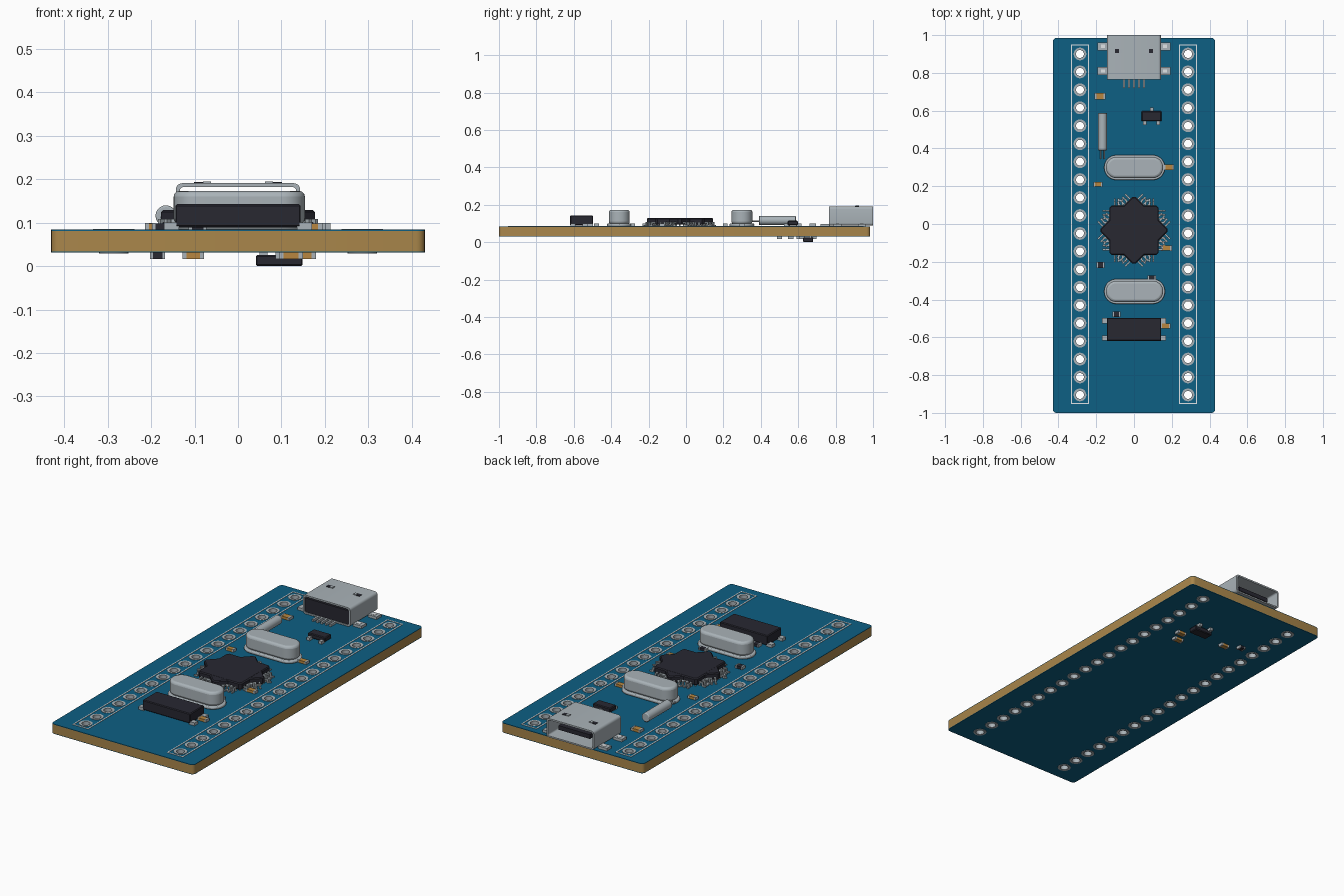
import bpy, bmesh, math
from mathutils import Matrix, Vector

if "Cube" in bpy.data.objects:
    bpy.data.objects.remove(bpy.data.objects["Cube"])


def material(name, r, g, b):
    m = bpy.data.materials.new(name)
    m.diffuse_color = (r, g, b, 1)
    m.use_nodes = True
    m.node_tree.nodes["Principled BSDF"].inputs["Base Color"].default_value = m.diffuse_color
    return m


BLUE = material("blue solder mask", 0.004, 0.115, 0.23)
TAN = material("tan laminate", 0.40, 0.24, 0.07)
AMBER = material("amber capacitor", 0.48, 0.24, 0.05)
GREY = material("tin grey", 0.40, 0.45, 0.48)
BLACK = material("black plastic", 0.021, 0.021, 0.031)
WHITE = material("white print", 0.75, 0.78, 0.80)

TOP, BOTTOM = 0.084, 0.031


def finish(name, bm, mat):
    bmesh.ops.recalc_face_normals(bm, faces=bm.faces)
    me = bpy.data.meshes.new(name)
    bm.to_mesh(me)
    bm.free()
    me.materials.clear()
    me.materials.append(mat)
    ob = bpy.data.objects.new(name, me)
    bpy.context.collection.objects.link(ob)
    return ob


# Outline helpers
def circle(x, y, r, n=20):
    return [(x + r * math.cos(2 * math.pi * i / n), y + r * math.sin(2 * math.pi * i / n)) for i in range(n)]


def round_rect(x0, x1, y0, y1, r, n=5):
    pts = []
    for q, (cx, cy) in enumerate([(x1 - r, y1 - r), (x0 + r, y1 - r), (x0 + r, y0 + r), (x1 - r, y0 + r)]):
        for i in range(n + 1):
            a = math.pi / 2 * (q + i / n)
            pts.append((cx + r * math.cos(a), cy + r * math.sin(a)))
    return pts


def plate(name, outlines, z0, z1, mat, bevel=0, rot=None, segments=3):
    """Extrude filled outlines (inner ones become holes) from z0 to z1."""
    cu = bpy.data.curves.new(name, 'CURVE')
    cu.dimensions, cu.fill_mode, cu.extrude = '2D', 'BOTH', (z1 - z0) / 2
    for pts in outlines:
        s = cu.splines.new('POLY')
        s.points.add(len(pts) - 1)
        for p, (x, y) in zip(s.points, pts):
            p.co = (x, y, 0, 1)
        s.use_cyclic_u = True
    tmp = bpy.data.objects.new("temp", cu)
    bpy.context.collection.objects.link(tmp)
    bpy.context.view_layer.update()
    me = bpy.data.meshes.new_from_object(tmp.evaluated_get(bpy.context.evaluated_depsgraph_get()))
    bm = bmesh.new()
    bm.from_mesh(me)
    bpy.data.objects.remove(tmp)
    bpy.data.meshes.remove(me)
    bpy.data.curves.remove(cu)
    bmesh.ops.remove_doubles(bm, verts=bm.verts, dist=1e-5)
    if bevel:
        bmesh.ops.dissolve_limit(bm, angle_limit=0.01, verts=bm.verts, edges=bm.edges)
    bmesh.ops.translate(bm, verts=bm.verts, vec=(0, 0, (z0 + z1) / 2))
    if rot:
        bm.transform(rot)
    ob = finish(name, bm, mat)
    if bevel:
        mod = ob.modifiers.new("bevel", 'BEVEL')
        mod.width, mod.segments, mod.angle_limit = bevel, segments, math.radians(50)
    return ob


def boxes(name, items, mat):
    """Join boxes given as (x, y, size x, size y, z0, z1[, turn about z])."""
    bm = bmesh.new()
    for x, y, sx, sy, z0, z1, *turn in items:
        m = Matrix.Translation((x, y, (z0 + z1) / 2)) @ Matrix.Rotation(turn[0] if turn else 0, 4, 'Z')
        bmesh.ops.create_cube(bm, size=1, matrix=m @ Matrix.Diagonal((sx, sy, z1 - z0, 1)))
    return finish(name, bm, mat)


def rod(name, x, y0, y1, z, r, mat, bevel=0):
    return plate(name, [circle(x, z, r, 20)], -y1, -y0, mat, bevel, Matrix.Rotation(math.pi / 2, 4, 'X'))


# Circuit board with drilled holes
HOLES = [(sx * 0.286, 0.9 - i * 0.095) for sx in (-1, 1) for i in range(20)]
board = [round_rect(-0.43, 0.43, -1, 0.985, 0.02)]
drilled = board + [circle(x, y, 0.024) for x, y in HOLES]
plate("board_core", drilled, BOTTOM + 0.003, TOP - 0.003, TAN)
plate("mask_top", drilled, TOP - 0.003, TOP, BLUE)
plate("mask_bottom", drilled, BOTTOM, BOTTOM + 0.003, BLUE)

# Plated rings lining the holes
rings = [circle(x, y, r) for x, y in HOLES for r in (0.034, 0.021)]
plate("ring_top", rings, TOP - 0.001, TOP + 0.002, GREY)
plate("ring_bottom", rings, BOTTOM - 0.002, BOTTOM + 0.001, GREY)
plate("hole_lining", [circle(x, y, r) for x, y in HOLES for r in (0.0235, 0.021)], BOTTOM, TOP, GREY)

# Printed frames around the hole rows
for side, s in (("left", -1), ("right", 1)):
    c = s * 0.286
    plate("print_frame_" + side, [round_rect(c - w, c + w, -0.95 - e, 0.947 + e, 0.001, 1)
                                  for w, e in ((0.048, 0.003), (0.042, -0.003))], TOP, TOP + 0.002, WHITE)

# Connector: open shell, inner block, tongue, tabs and pins
turn = Matrix.Rotation(math.pi / 2, 4, 'X')
plate("connector_shell", [round_rect(-0.143, 0.143, 0.088, 0.191, 0.015),
                          round_rect(-0.134, 0.134, 0.096, 0.182, 0.009)], -1.0, -0.765, GREY, rot=turn)
boxes("connector_block", [(0, 0.80, 0.266, 0.06, 0.094, 0.172), (0, 0.89, 0.19, 0.15, 0.125, 0.148)], BLACK)
boxes("connector_slots", [(s * 0.09, 0.915, 0.022, 0.022, 0.19, 0.1935) for s in (-1, 1)], BLACK)
boxes("connector_springs", [(s * 0.09 - 0.019 * s, 0.915, 0.018, 0.018, 0.19, 0.195) for s in (-1, 1)], GREY)
boxes("connector_tabs", [(s * 0.168, y, 0.052, 0.042, TOP, 0.098) for s in (-1, 1) for y in (0.94, 0.81)], GREY)
boxes("connector_tab_slots", [(s * 0.165, y, 0.022, 0.018, 0.097, 0.0995)
                              for s in (-1, 1) for y in (0.94, 0.81)], WHITE)
boxes("connector_pins", [((i - 2) * 0.026, 0.745, 0.011, 0.05, TOP, 0.096) for i in range(5)], GREY)

# Two oval metal crystals
for name, y in (("rear", 0.299), ("front", -0.357)):
    plate(name + "_crystal_flange", [round_rect(-0.158, 0.164, y - 0.066, y + 0.066, 0.065, 10)],
          TOP, 0.099, GREY, 0.005)
    plate(name + "_crystal_can", [round_rect(-0.148, 0.154, y - 0.056, y + 0.056, 0.055, 10)],
          0.097, 0.173, GREY, 0.013)

# Small cylinder crystal with two leads
rod("cylinder_crystal", -0.166, 0.39, 0.587, 0.116, 0.024, GREY, 0.004)
for s in (-1, 1):
    rod("cylinder_lead", -0.166 + s * 0.009, 0.343, 0.392, 0.112, 0.004, GREY)

# Star-shaped processor: two square packages with pins on every edge
CY = -0.033
h = 0.131
square = [(h, h - 0.012), (h - 0.012, h)]
pins = []
for k in range(8):
    a = k * math.pi / 4
    for i in range(11):
        for off, ln, z0, z1 in ((0.138, 0.02, 0.1, 0.108), (0.150, 0.008, 0.088, 0.108), (0.158, 0.02, 0.085, 0.092)):
            p = Matrix.Rotation(a, 3, 'Z') @ Vector((off, (i - 5) * 0.0205, 0))
            pins.append((p.x, p.y + CY, ln, 0.009, z0, z1, a))
boxes("processor_pins", pins, GREY)
for k, name in enumerate(("processor_square", "processor_diamond")):
    pts = []
    for q in range(4):
        r = Matrix.Rotation(q * math.pi / 2 + k * math.pi / 4, 2)
        pts += [tuple(r @ Vector(p) + Vector((0, CY))) for p in square]
    plate(name, [pts], 0.093, 0.13 - 0.0005 * k, BLACK, 0.005, segments=1)


# Moulded packages with feet
def package(name, x, y, sx, sy, z0, z1, feet):
    plate(name, [round_rect(x - sx / 2, x + sx / 2, y - sy / 2, y + sy / 2, 0.003, 1)], z0, z1, BLACK, 0.004, segments=1)
    boxes(name + "_feet", feet, GREY)


package("regulator", 0.093, 0.571, 0.105, 0.054, 0.09, 0.115,
        [(0.093 + dx, 0.571 + dy, 0.018, 0.03, TOP, 0.1) for dx, dy in ((0, 0.031), (-0.036, -0.031), (0.036, -0.031))])
package("push_switch", 0, -0.558, 0.288, 0.122, 0.089, 0.143,
        [(sx * 0.153, -0.558 + sy * 0.046, 0.034, 0.028, TOP, 0.1) for sx in (-1, 1) for sy in (-1, 1)])
package("under_regulator", 0.095, 0.653, 0.108, 0.054, 0.0, 0.026,
        [(0.095 + dx, 0.653 + dy, 0.018, 0.03, 0.016, BOTTOM) for dx, dy in ((0, -0.031), (-0.036, 0.031), (0.036, 0.031))])


# Tiny two-ended parts: coloured middle with tinned ends
def chip(name, x, y, length, width, mat, below=False, along_x=True):
    z0, z1 = (BOTTOM - 0.014, BOTTOM) if below else (TOP, TOP + 0.014)
    mid = length * 0.64
    end, d = (length - mid) / 2, (length + mid) / 4
    sx, sy = (1, 0) if along_x else (0, 1)
    boxes(name, [(x, y, mid if along_x else width, width if along_x else mid, z0, z1)], mat)
    boxes(name + "_ends", [(x + s * d * sx, y + s * d * sy, end if along_x else width * 1.04,
                            width * 1.04 if along_x else end, z0 - 0.001, z1 + 0.001) for s in (-1, 1)], GREY)


for i, (x, y, ln, w, mat, below) in enumerate([
        (-0.18, 0.677, 0.056, 0.034, AMBER, False), (0.185, 0.30, 0.055, 0.028, AMBER, False),
        (-0.19, 0.21, 0.048, 0.025, AMBER, False), (0.172, -0.128, 0.06, 0.027, AMBER, False),
        (0.167, -0.54, 0.055, 0.027, AMBER, False), (-0.177, -0.217, 0.042, 0.03, BLACK, False),
        (0.093, -0.286, 0.045, 0.027, BLACK, False), (-0.093, -0.478, 0.042, 0.027, BLACK, False),
        (0.152, 0.56, 0.055, 0.027, AMBER, True), (0.122, 0.50, 0.055, 0.027, AMBER, True),
        (-0.103, 0.605, 0.05, 0.027, AMBER, True), (-0.185, 0.645, 0.035, 0.027, BLACK, True)]):
    chip("chip_part_%d" % (i + 1), x, y, ln, w, mat, below)

# Smooth the rounded walls, keep hard edges
bpy.ops.object.select_all(action='SELECT')
bpy.context.view_layer.objects.active = bpy.data.objects["board_core"]
bpy.ops.object.shade_smooth_by_angle(angle=math.radians(35))
